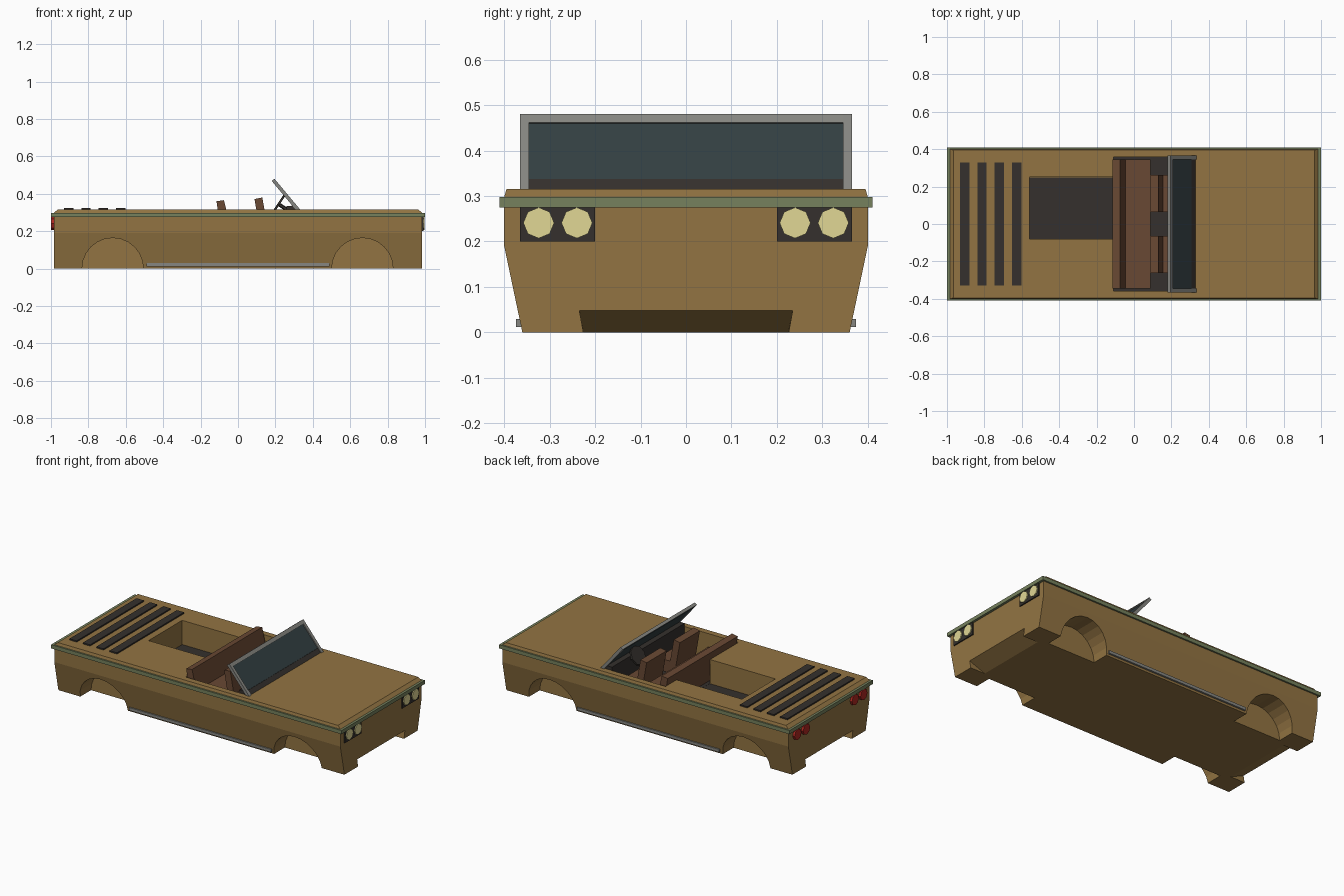
import bpy, bmesh, math
from mathutils import Matrix, Vector

if "Cube" in bpy.data.objects:
    bpy.data.objects.remove(bpy.data.objects["Cube"])


def material(name, r, g, b):
    m = bpy.data.materials.new(name)
    m.diffuse_color = (r, g, b, 1)
    m.use_nodes = True
    m.node_tree.nodes["Principled BSDF"].inputs["Base Color"].default_value = m.diffuse_color
    return m


BROWN = material("brown_paint", .29, .175, .055)
GREEN = material("green_trim", .18, .22, .11)
DARK = material("dark", .035, .03, .026)
SEAT = material("seat_leather", .14, .065, .033)
GREY = material("metal", .24, .24, .22)
GLASS = material("glass", .033, .05, .055)
YELLOW = material("headlight", .75, .68, .3)
RED = material("tail_light", .42, .02, .015)


def finish(name, bm, mat):
    bmesh.ops.recalc_face_normals(bm, faces=bm.faces)
    mesh = bpy.data.meshes.new(name)
    bm.to_mesh(mesh)
    bm.free()
    ob = bpy.data.objects.new(name, mesh)
    bpy.context.collection.objects.link(ob)
    if mat:
        mesh.materials.append(mat)
    return ob


def loft(name, rings, mat=None):
    """Skin a list of equal-length point rings and cap both ends."""
    bm = bmesh.new()
    loops = [[bm.verts.new(p) for p in ring] for ring in rings]
    n = len(loops[0])
    for a, b in zip(loops, loops[1:]):
        for i in range(n):
            j = (i + 1) % n
            bm.faces.new((a[i], a[j], b[j], b[i]))
    bm.faces.new(loops[0])
    bm.faces.new(loops[-1])
    return finish(name, bm, mat)


def prism(name, profile, y0, y1, mat=None):
    """Extrude an (x, z) profile across the car."""
    return loft(name, [[(x, y, z) for x, z in profile] for y in (y0, y1)], mat)


def box(name, x0, x1, y0, y1, z0, z1, mat=None):
    return prism(name, [(x0, z0), (x1, z0), (x1, z1), (x0, z1)], y0, y1, mat)


def disc(name, centre, axis, r, depth, sides, mat=None):
    bm = bmesh.new()
    rot = Vector(axis).to_track_quat('Z', 'Y').to_matrix().to_4x4()
    bmesh.ops.create_cone(bm, cap_ends=True, segments=sides, radius1=r, radius2=r,
                          depth=depth, matrix=Matrix.Translation(centre) @ rot)
    return finish(name, bm, mat)


def cut(target, cutter):
    mod = target.modifiers.new("cut", 'BOOLEAN')
    mod.operation = 'DIFFERENCE'
    mod.solver = 'EXACT'
    mod.object = cutter
    bpy.context.view_layer.objects.active = target
    bpy.ops.object.modifier_apply(modifier=mod.name)
    bpy.data.objects.remove(cutter)


def rect(hx, hy, z):
    return [(-hx, -hy, z), (hx, -hy, z), (hx, hy, z), (-hx, hy, z)]


# body shell
body = loft("body", [rect(.985, .36, 0), rect(.985, .40, .19),
                     rect(.985, .40, .298), rect(.965, .395, .315)], BROWN)

# wheel wells
for x in (-.67, .665):
    for s in (-1, 1):
        cut(body, disc("well_cutter", (x, s * .40, 0), (0, 1, 0), .164, .29, 24))

# sloping notches under the nose and tail
for s in (-1, 1):
    cut(body, loft("notch_cutter", [
        [(s * .88, y, -.005) for y in (-.225, .225)] + [(s * 1.0, .225, -.005), (s * 1.0, -.225, -.005)],
        [(s * .88, y, -.002) for y in (-.225, .225)] + [(s * 1.0, .236, .055), (s * 1.0, -.236, .055)]]))

# cabin and rear compartment openings
cut(body, box("cabin_cutter", -.11, .32, -.358, .358, .16, .5))
cut(body, box("rear_cutter", -.56, -.10, -.08, .25, .16, .5))
box("cabin_floor", -.109, .319, -.357, .357, .155, .166, DARK)
box("rear_floor", -.559, -.10, -.079, .249, .155, .165, DARK)

# trim band around the whole body
trim = box("trim_band", -1, 1, -.41, .41, .275, .298, GREEN)
cut(trim, box("trim_cutter", -.955, .955, -.38, .38, .2, .4))

# rear deck slats
for i in range(4):
    x = -.905 + i * .0925
    box("deck_slat", x - .025, x + .025, -.33, .33, .31, .323, DARK)

# side sills
for s in (-1, 1):
    box("side_sill", -.49, .49, s * .355, s * .374, .012, .03, GREY)

# head and tail lights
for s in (-1, 1):
    box("headlight_housing", .98, .992, s * .2, s * .365, .2, .276, DARK)
    for y in (.24, .324):
        disc("headlight", (.988, s * y, .241), (1, 0, 0), .034, .02, 8, YELLOW)
        disc("tail_light", (-.988, s * y, .241), (1, 0, 0), .034, .022, 8, RED)

# rear bench and two front seats
prism("rear_bench", [(-.115, .36), (-.075, .366), (-.045, .24), (.088, .24),
                     (.088, .162), (-.085, .162)], -.345, .345, SEAT)
for s in (-1, 1):
    prism("front_seat", [(.088, .372), (.13, .38), (.155, .24), (.24, .24),
                         (.24, .162), (.125, .162)], s * .065, s * .262, SEAT)

# dashboard, steering wheel and column
prism("dashboard", [(.26, .2), (.26, .335), (.308, .337), (.328, .315), (.319, .2)],
      -.357, .357, DARK)
wheel_axis = Vector((-.83, 0, .55))
wheel_at = Vector((.217, .165, .345))
disc("steering_wheel", wheel_at, wheel_axis, .06, .012, 8, DARK)
disc("steering_column", wheel_at - wheel_axis * .04, wheel_axis, .01, .08, 6, DARK)

# windscreen glass and frame
prism("windscreen", [(.312, .314), (.326, .314), (.2, .463), (.188, .459)], -.346, .346, GLASS)
prism("windscreen_top_bar", [(.194, .456), (.209, .462), (.195, .48), (.18, .469)],
      -.365, .365, GREY)
for s in (-1, 1):
    prism("windscreen_post", [(.309, .314), (.334, .314), (.195, .48), (.18, .469)],
          s * .345, s * .365, GREY)
